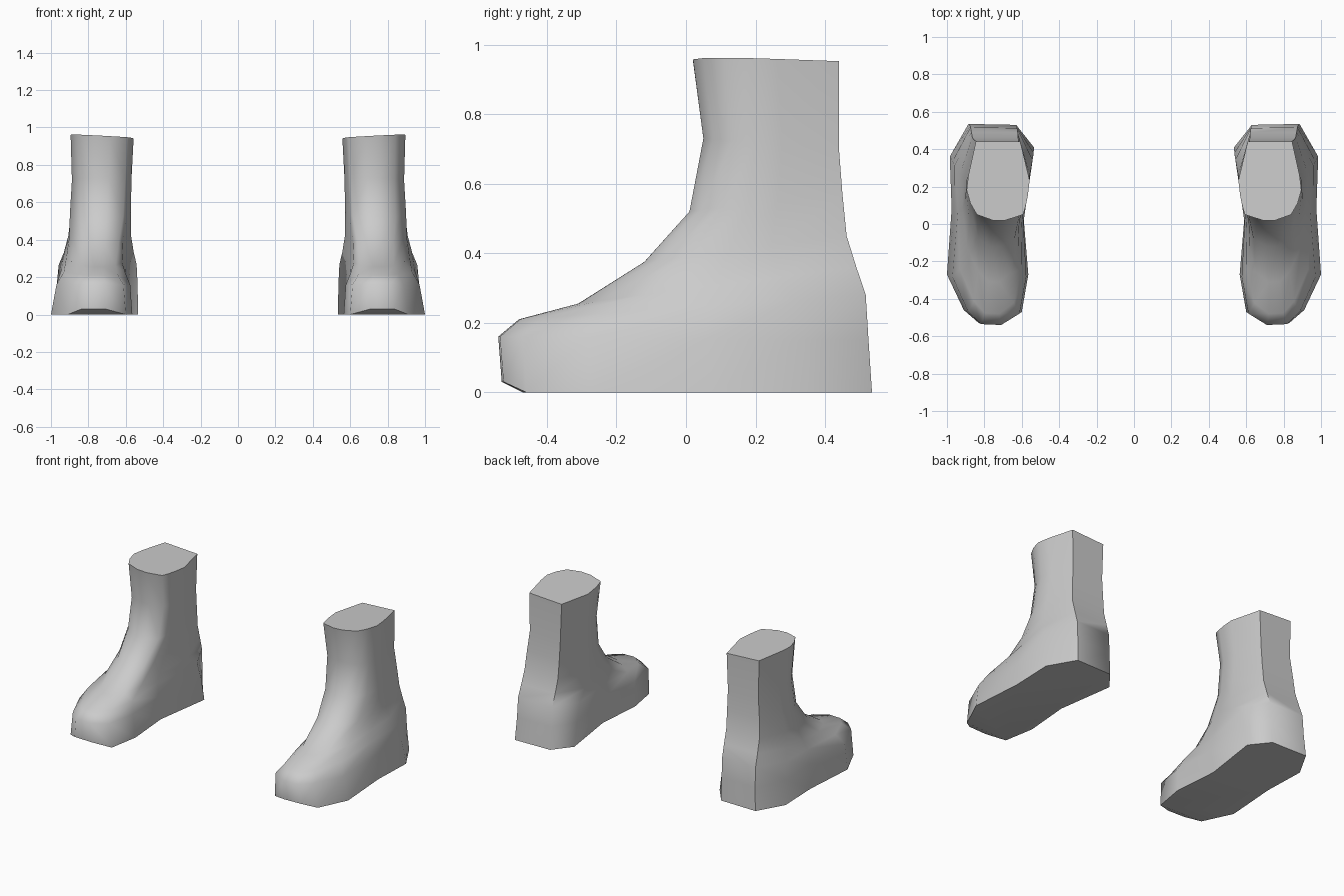
import bpy, bmesh, math

cube = bpy.data.objects.get("Cube")
if cube:
    bpy.data.objects.remove(cube, do_unlink=True)

# One plain grey material
grey = bpy.data.materials.new("plain grey")
grey.use_nodes = True
COLOUR = (0.6, 0.6, 0.6, 1)
grey.diffuse_color = COLOUR
grey.node_tree.nodes["Principled BSDF"].inputs["Base Color"].default_value = COLOUR

# Outlines seen from above, from the toe around the outer side and heel
SOLE = [(.835, -.525), (.91, -.46), (1.0, -.27), (.975, .08), (.985, .36), (.885, .535),
        (.63, .53), (.535, .41), (.59, .03), (.565, -.27), (.60, -.47), (.71, -.53)]
SHAFT = [(.76, .03), (.845, .06), (.88, .12), (.90, .19), (.89, .27), (.85, .445),
         (.61, .445), (.56, .24), (.57, .16), (.58, .11), (.595, .06), (.69, .03)]

# Rings: front y, front z, back y, back z, inner x, outer x, shaft blend, toe pinch
RINGS = [
    (-.53, .00, .535, .00, .535, 1.00, 0, 0),
    (-.54, .16, .525, .15, .536, .985, .05, .10),
    (-.48, .21, .517, .28, .540, .975, .15, .32),
    (-.31, .255, .490, .36, .550, .950, .45, .42),
    (-.12, .375, .462, .45, .562, .925, .80, .30),
    (.01, .52, .450, .57, .568, .905, 1, .10),
    (.05, .73, .440, .70, .570, .888, 1, 0),
    (.02, .965, .440, .955, .558, .895, 1, 0),
]


def lerp(a, b, t):
    return a + (b - a) * t


def normalise(outline):
    xs, ys = zip(*outline)
    return [((x - min(xs)) / (max(xs) - min(xs)), (y - min(ys)) / (max(ys) - min(ys)))
            for x, y in outline]


SOLE_N, SHAFT_N = normalise(SOLE), normalise(SHAFT)


def build_boot(name, side):
    bm = bmesh.new()
    rings = []
    for k, (yf, zf, yb, zb, xi, xo, t, pinch) in enumerate(RINGS):
        ring = []
        for i, (a, b) in enumerate(zip(SOLE_N, SHAFT_N)):
            u, v = lerp(a[0], b[0], t), lerp(a[1], b[1], t)
            u = .5 + (u - .5) * (1 - pinch * (1 - v) ** 2)
            z = lerp(zf, zb, v)
            if k == 0 and i in (0, 11):      # lifted toe tip
                z = .03
            if k == len(RINGS) - 1:          # rim dips toward the inner side
                z -= .018 * (1 - u)
            ring.append(bm.verts.new((side * lerp(xi, xo, u), lerp(yf, yb, v), z)))
        rings.append(ring)
    n = len(SOLE)
    # Walls
    for low, high in zip(rings, rings[1:]):
        for i in range(n):
            j = (i + 1) % n
            bm.faces.new((low[i], low[j], high[j], high[i]))
    # Sole with its upturned toe, and the closed top
    s = rings[0]
    bm.faces.new((s[11], s[0], s[1], s[10]))
    bm.faces.new(s[1:11])
    bm.faces.new(rings[-1])
    bmesh.ops.recalc_face_normals(bm, faces=bm.faces[:])
    mesh = bpy.data.meshes.new(name)
    bm.to_mesh(mesh)
    bm.free()
    mesh.materials.append(grey)
    boot = bpy.data.objects.new(name, mesh)
    bpy.context.collection.objects.link(boot)
    bpy.ops.object.select_all(action='DESELECT')
    boot.select_set(True)
    bpy.context.view_layer.objects.active = boot
    bpy.ops.object.shade_smooth_by_angle(angle=math.radians(60))


build_boot("left_boot", 1)
build_boot("right_boot", -1)
